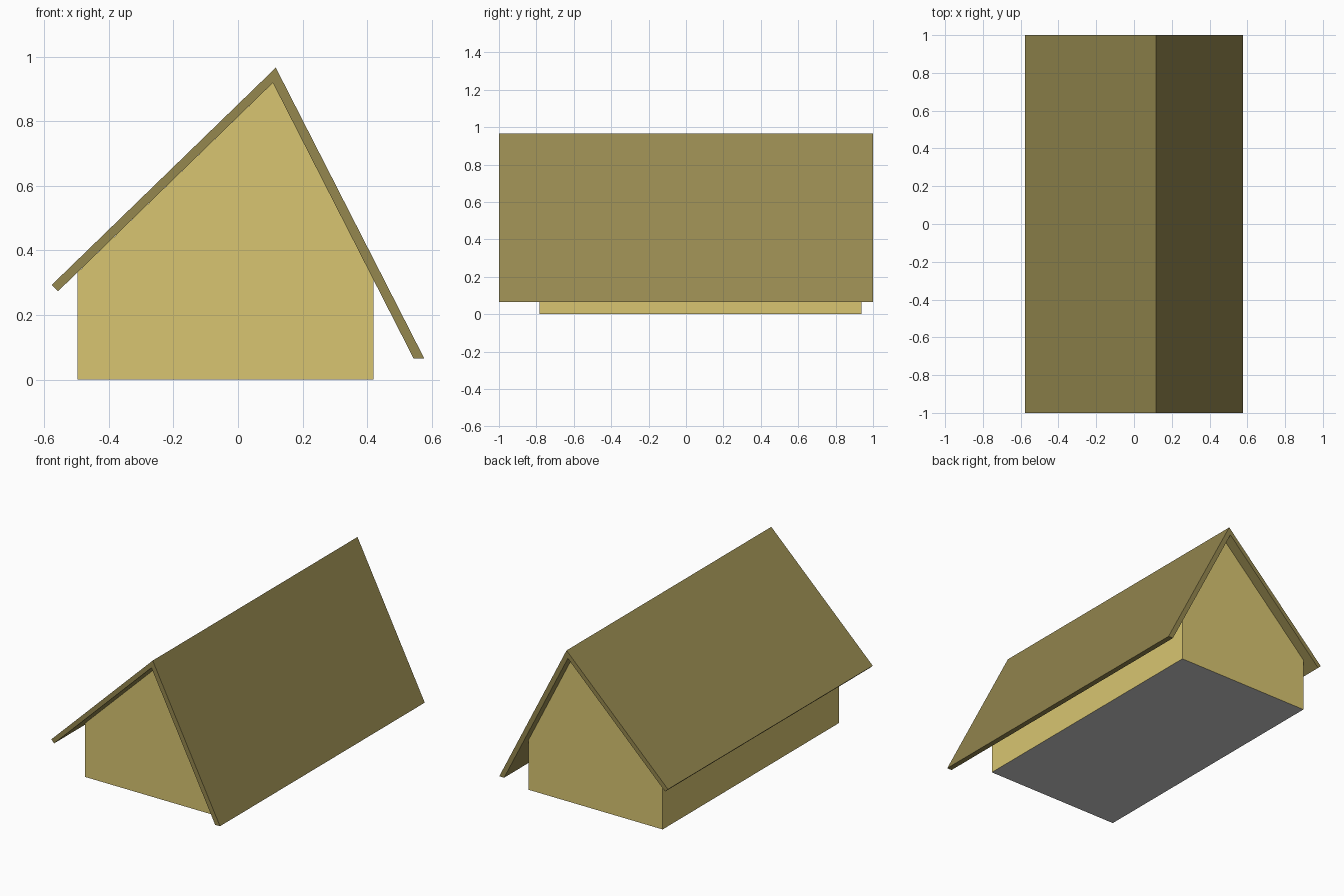
import bpy, bmesh

if "Cube" in bpy.data.objects:
    bpy.data.objects.remove(bpy.data.objects["Cube"])


def material(name, color):
    mat = bpy.data.materials.new(name)
    mat.diffuse_color = (*color, 1.0)
    mat.use_nodes = True
    mat.node_tree.nodes["Principled BSDF"].inputs["Base Color"].default_value = mat.diffuse_color
    return mat


def extrude_profile(name, profile, y0, y1, mat=None, keep=None):
    """Extrude an x/z profile along y; keep filters faces by their normal."""
    bm = bmesh.new()
    face = bm.faces.new([bm.verts.new((x, y0, z)) for x, z in profile])
    ext = bmesh.ops.extrude_face_region(bm, geom=[face], use_keep_orig=True)
    moved = [v for v in ext["geom"] if isinstance(v, bmesh.types.BMVert)]
    bmesh.ops.translate(bm, verts=moved, vec=(0, y1 - y0, 0))
    bmesh.ops.recalc_face_normals(bm, faces=bm.faces)
    if keep:
        drop = [f for f in bm.faces if not keep(f.normal)]
        bmesh.ops.delete(bm, geom=drop, context='FACES')
    mesh = bpy.data.meshes.new(name)
    bm.to_mesh(mesh)
    bm.free()
    obj = bpy.data.objects.new(name, mesh)
    bpy.context.collection.objects.link(obj)
    if mat:
        mesh.materials.append(mat)
    return obj


wall_mat = material("wall_yellow", (0.69, 0.56, 0.165))
roof_mat = material("roof_olive", (0.30, 0.245, 0.078))

LEFT, RIGHT = -0.497, 0.42
FRONT, BACK = -0.784, 0.938

# Walls: lopsided gable outline, open below and under the roof
extrude_profile("walls",
                [(LEFT, 0), (RIGHT, 0), (RIGHT, 0.308), (0.108, 0.919), (LEFT, 0.332)],
                FRONT, BACK, wall_mat, keep=lambda n: abs(n.z) < 0.01)

# Floor: plain grey sheet
bpy.ops.mesh.primitive_plane_add(size=1, location=((LEFT + RIGHT) / 2, (FRONT + BACK) / 2, 0))
floor = bpy.context.object
floor.name = "floor"
floor.scale = (RIGHT - LEFT, BACK - FRONT, 1)
bpy.ops.object.transform_apply(location=False, rotation=False, scale=True)
floor.data.flip_normals()

# Roof: bent slab with a long steep right side
extrude_profile("roof",
                [(-0.577, 0.293), (-0.557, 0.274), (0.108, 0.919),
                 (0.544, 0.065), (0.577, 0.065), (0.117, 0.966)],
                -1.0, 1.0, roof_mat)
